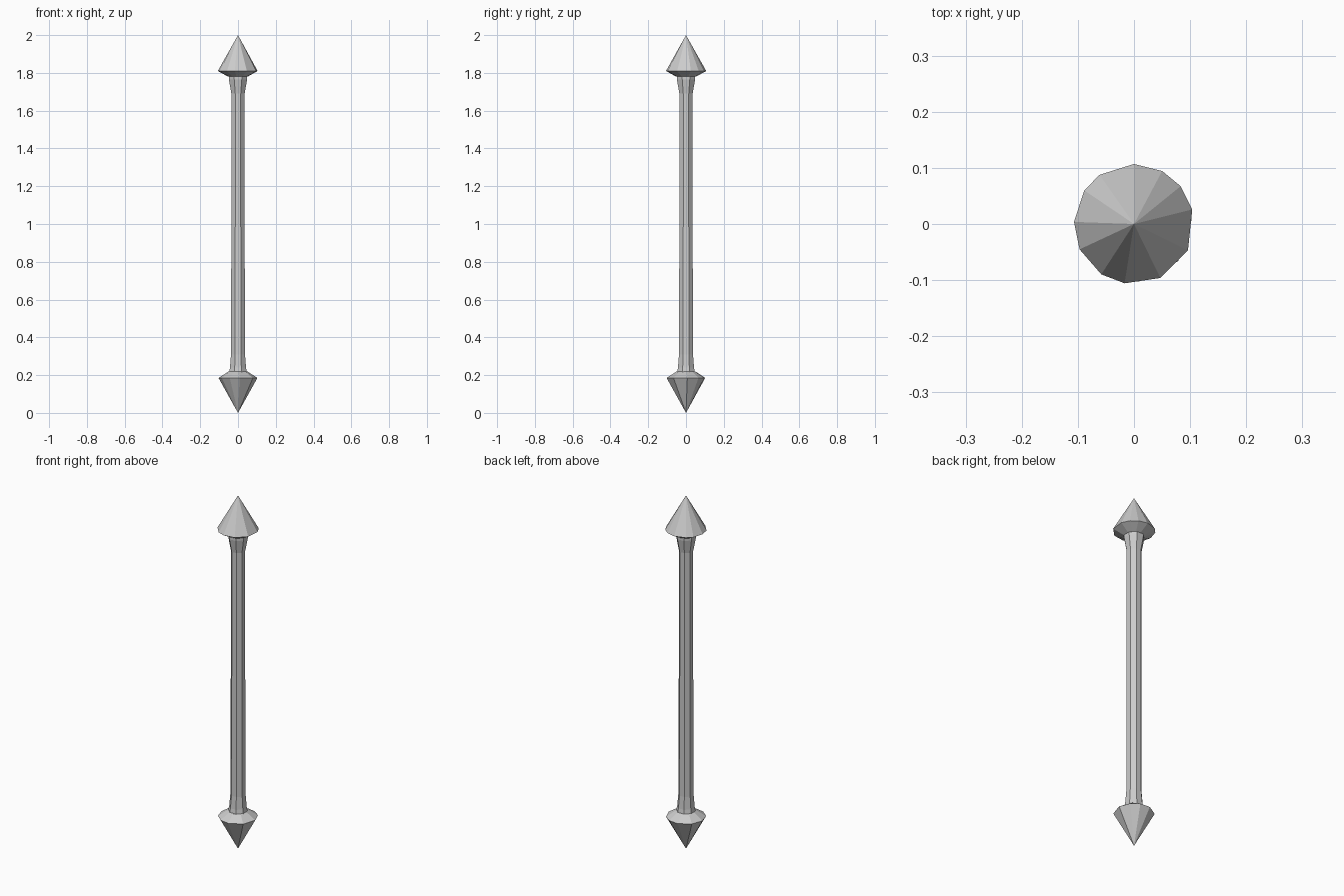
import bpy, bmesh
from math import cos, sin, radians

if "Cube" in bpy.data.objects:
    bpy.data.objects.remove(bpy.data.objects["Cube"])


def lathe(name, rings, angles):
    """Flat-faced turned part: rings are (radius, z) from bottom to top."""
    bm = bmesh.new()
    loops = []
    for r, z in rings:
        if r == 0:
            loops.append([bm.verts.new((0, 0, z))])
        else:
            loops.append([bm.verts.new((r * cos(radians(a)), r * sin(radians(a)), z)) for a in angles])
    n = len(angles)
    for lo, hi in zip(loops, loops[1:]):
        for i in range(n):
            j = (i + 1) % n
            if len(lo) == 1:
                bm.faces.new((lo[0], hi[j], hi[i]))
            elif len(hi) == 1:
                bm.faces.new((lo[i], lo[j], hi[0]))
            else:
                bm.faces.new((lo[i], lo[j], hi[j], hi[i]))
    for end in (loops[0], loops[-1]):
        if len(end) > 2:
            bm.faces.new(end)
    bmesh.ops.recalc_face_normals(bm, faces=bm.faces[:])
    me = bpy.data.meshes.new(name)
    bm.to_mesh(me)
    bm.free()
    ob = bpy.data.objects.new(name, me)
    bpy.context.collection.objects.link(ob)
    return ob


# Octagonal shaft, flared where it meets each spike
lathe("shaft", [(0.052, 0.21), (0.046, 0.24), (0.040, 0.31), (0.038, 1.0),
                (0.038, 1.69), (0.052, 1.765), (0.052, 1.79)],
      [22.5 + 45 * i for i in range(8)])

# Upper spike with a slightly irregular, hand-cut rim
lathe("top_spike", [(0.052, 1.78), (0.107, 1.81), (0, 2.0)],
      [14, 39, 62, 90, 125, 146, 178, 205, 237, 261, 296, 334])

# Lower spike, pointing down
lathe("bottom_spike", [(0, 0.0), (0.103, 0.185), (0.052, 0.218)],
      [4, 40, 68, 100, 142, 180, 214, 245, 275, 320])
